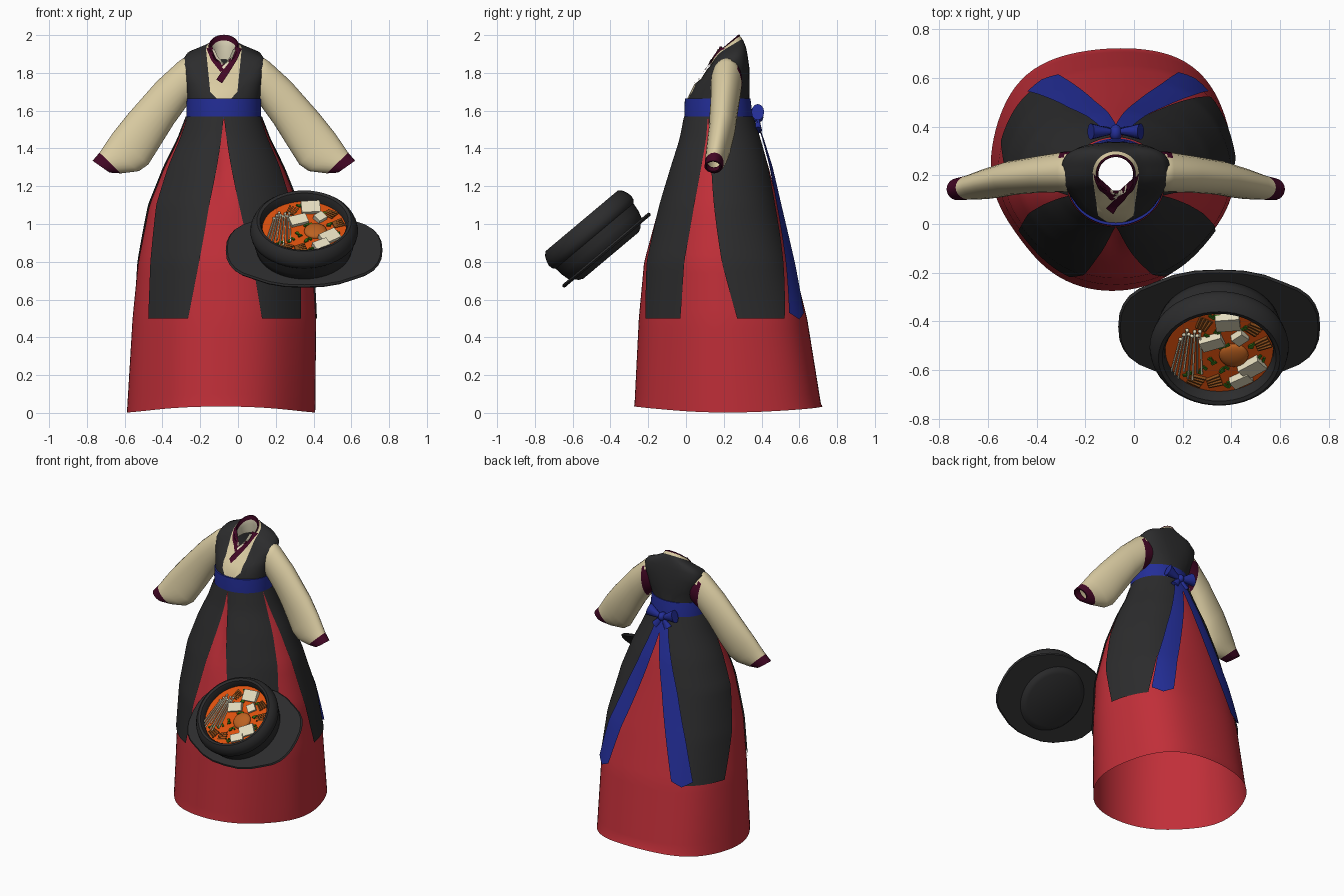
import bpy, bmesh, math, random
from math import sin, cos, radians, pi
from mathutils import Vector, Matrix
from mathutils.bvhtree import BVHTree

if "Cube" in bpy.data.objects:
    bpy.data.objects.remove(bpy.data.objects["Cube"])

random.seed(4)
CX = -0.075                      # centre line of the dress
COLOURS = {
    "red": (.53, .028, .04), "black": (.025, .025, .026), "blue": (.017, .027, .31),
    "cream": (.70, .60, .36), "maroon": (.055, .002, .018), "soup_orange": (.72, .08, .004),
    "tofu_white": (.78, .72, .52), "egg_orange": (.5, .12, .015), "brown": (.24, .07, .01),
    "green": (.03, .15, .008)}
MAT = {}
for n, c in COLOURS.items():
    MAT[n] = bpy.data.materials.new(n)
    MAT[n].diffuse_color = (*c, 1)


def finish(bm, name, mats, angle=40):
    bmesh.ops.remove_doubles(bm, verts=bm.verts, dist=1e-5)
    bmesh.ops.recalc_face_normals(bm, faces=bm.faces)
    me = bpy.data.meshes.new(name)
    bm.to_mesh(me)
    bm.free()
    for m in mats:
        me.materials.append(MAT[m])
    ob = bpy.data.objects.new(name, me)
    bpy.context.collection.objects.link(ob)
    bpy.ops.object.select_all(action='DESELECT')
    ob.select_set(True)
    bpy.context.view_layer.objects.active = ob
    bpy.ops.object.shade_smooth_by_angle(angle=radians(angle))
    return ob


def loft(rows, closed=True, row_mat=None):
    """Skin a list of equally long point rows; row_mat gives the material per band."""
    bm = bmesh.new()
    vs = [[bm.verts.new(p) for p in r] for r in rows]
    n = len(rows[0])
    for i in range(len(rows) - 1):
        for j in range(n if closed else n - 1):
            k = (j + 1) % n
            f = bm.faces.new((vs[i][j], vs[i][k], vs[i + 1][k], vs[i + 1][j]))
            f.material_index = row_mat[i] if row_mat else 0
    return bm


def lerp_table(table, z):
    for a, b in zip(table, table[1:]):
        if z <= b[0]:
            t = (z - a[0]) / (b[0] - a[0])
            return [p + (q - p) * t for p, q in zip(a, b)]
    return table[-1]


# ---- skirt: z, left, right, front, back
SKIRT = [(0, -.59, .41, -.275, .715), (.5, -.56, .415, -.25, .635), (.8, -.53, .395, -.222, .56),
         (1.1, -.47, .32, -.14, .485), (1.3, -.39, .24, -.08, .437), (1.45, -.315, .165, -.03, .39),
         (1.58, -.265, .115, .0, .345)]
FOLDS = ((52, .085, 26), (132, .06, 24), (216, -.055, 24), (324, -.045, 24))   # angle, swell, spread


def bump(deg, mid, spread):
    d = ((deg - mid + 180) % 360 - 180) / spread
    return math.exp(-d * d)


def skirt_point(deg, z, off=0):
    _, l, r, f, b = lerp_table(SKIRT, z)
    a = radians(deg)
    k = 1 - .07 * bump(deg, 270, 7) * max(0, 1 - abs(z - 1.3) / .25)      # front pleat
    k += min(1, max(0, (1.5 - z) / .7)) * sum(h * bump(deg, m, s) for m, h, s in FOLDS)
    return Vector(((l + r) / 2 + ((r - l) / 2 * k + off) * cos(a),
                   (f + b) / 2 + ((b - f) / 2 * k + off) * sin(a), z))


zs = [1.58 * i / 32 for i in range(33)]
rows = [[skirt_point(j * 3.75, z) for j in range(96)] for z in zs]
for j, p in enumerate(rows[0]):                       # wavy hem
    p.z = .018 - .016 * cos(radians(j * 7.5))
finish(loft(rows), "skirt", ["red"], 60)

# ---- four overskirt panels: edge angles at the waist and at the hem
PANELS = {"front_left_panel": (198, 270, 211, 247), "front_right_panel": (270, 342, 294, 329),
          "back_right_panel": (-18, 84, 10, 43), "back_left_panel": (96, 198, 128, 161)}
for name, (a0, a1, b0, b1) in PANELS.items():
    rows = []
    for i in range(31):
        u = i / 30
        w = u ** .88
        lo, hi = a0 + (b0 - a0) * w, a1 + (b1 - a1) * w
        rows.append([skirt_point(lo + (hi - lo) * j / 20, 1.57 - 1.07 * u, .008) for j in range(21)])
    finish(loft(rows, False), name, ["black"], 60)

# ---- two long ribbons hanging at the back, with pointed tips
for name, top, end in (("ribbon_left", 93, 125), ("ribbon_right", 87, 54)):
    rows = []
    for i in range(29):
        u = i / 28
        z, mid = 1.56 - 1.03 * u, top + (end - top) * u ** .85
        half = math.degrees((.024 + .04 * u) / (.19 + .27 * u))
        rows.append([skirt_point(mid + half * s, z - (.035 * (1 - abs(s)) if i == 28 else 0), .022)
                     for s in (-1, -.5, 0, .5, 1)])
    finish(loft(rows, False), name, ["blue"], 60)


# ---- bodice: tilted rounded rings (z, tilt, half width, front, back, squareness, front V drop)
def ring(z, t, hx, f, b, p, v=0, off=0, n=64):
    pw = lambda x: math.copysign(abs(x) ** p, x)
    return [Vector((CX + (hx + off) * pw(cos(a)), (f + b) / 2 + ((b - f) / 2 + off) * pw(sin(a)),
                    z + t * sin(a) - v * max(0, -sin(a)) ** 3)) for a in (2 * pi * j / n for j in range(n))]


TORSO = [(1.56, 0, .188, .0, .345, 1), (1.66, 0, .192, .005, .335, 1), (1.74, .0, .206, .045, .337, .85),
         (1.80, .03, .218, .08, .335, .75), (1.86, .04, .222, .112, .325, .68),
         (1.895, .042, .197, .122, .317, .75, .025), (1.918, .045, .13, .128, .307, .9, .037),
         (1.93, .05, .093, .13, .298, 1, .037), (1.942, .06, .076, .132, .28, 1, .033)]
bm = loft([ring(*r) for r in TORSO], True, [0] * 7 + [1])
for s in (-1, 1):                # cut the neckline edges of the vest
    for (x0, z0), (x1, z1) in (((.072, 1.70), (.095, 1.93)), ((.03, 1.655), (.072, 1.70))):
        bmesh.ops.bisect_plane(bm, geom=bm.verts[:] + bm.edges[:] + bm.faces[:], dist=1e-6,
                               plane_co=(CX + s * x0, 0, z0), plane_no=(s * (z1 - z0), 0, -(x1 - x0)))
for f in bm.faces:               # cream blouse inside those edges, front only
    c = f.calc_center_median()
    d = abs(c.x - CX)
    if c.y < .21 and d < .072 + (c.z - 1.70) * .1 and d < .03 + (c.z - 1.655) * .933:
        f.material_index = 1
bodice = finish(bm, "bodice", ["black", "cream"], 60)
tree = BVHTree.FromPolygons([v.co for v in bodice.data.vertices], [p.vertices for p in bodice.data.polygons])

# collar edge and pale lining inside the neck
RIM = TORSO[-1]
finish(loft([ring(RIM[0] - .008, *RIM[1:], off=.006), ring(*RIM, off=.004), ring(*RIM, off=-.003),
             ring(RIM[0] - .03, *RIM[1:], off=-.005), ring(RIM[0] - .06, *RIM[1:], off=-.004),
             ring(1.84, .03, .085, .13, .29, 1, 0)], True, [0, 0, 0, 1, 1]),
       "collar_edge", ["maroon", "tofu_white"], 50)


# ---- crossed collar bands laid on the front of the bodice
def band(name, path, width, off, mat):
    pts = [Vector(p) for p in path]
    rows = []
    for i in range(len(pts) - 1):
        side = (pts[i + 1] - pts[i]).orthogonal().normalized()
        for k in range(7):
            p = pts[i].lerp(pts[i + 1], k / 6)
            row = []
            for s in (-.5, -.25, 0, .25, .5):
                q = p + side * width * s
                hit = tree.ray_cast(Vector((q.x, -1, q.y)), Vector((0, 1, 0)))[0]
                y = hit.y if hit and hit.y < .21 else .135 + .9 * abs(q.x - CX)
                row.append((q.x, y - off, q.y))
            rows.append(row)
    finish(loft(rows, False), name, [mat], 60)


band("collar_under", [(-.152, 1.935), (-.128, 1.875), (-.08, 1.815)], .032, .007, "maroon")
band("collar_over", [(.003, 1.935), (-.02, 1.88), (-.06, 1.815), (-.1, 1.755)], .036, .011, "maroon")
band("collar_over_trim", [(-.018, 1.925), (-.04, 1.875), (-.08, 1.825)], .014, .013, "tofu_white")
band("collar_under_trim", [(-.132, 1.925), (-.11, 1.88), (-.08, 1.845)], .012, .009, "tofu_white")

# ---- waist sash and bow
finish(loft([ring(z, 0, .19, 0, b, 1, 0, o) for z, b, o in
             ((1.555, .345, -.005), (1.555, .345, .007), (1.61, .34, .008), (1.665, .335, .006), (1.665, .335, -.005))]),
       "sash", ["blue"], 30)
bm = bmesh.new()
bmesh.ops.create_uvsphere(bm, u_segments=12, v_segments=8, radius=1,
                          matrix=Matrix.Translation((CX, .375, 1.565)) @ Matrix.Diagonal((.026, .035, .03, 1)))
for s in (-1, 1):
    for dx, dz, tilt, ln, r in ((.055, .012, -18, .05, .045), (.028, -.04, 55, .035, .03)):
        bmesh.ops.create_cone(bm, cap_ends=True, segments=12, radius1=r, radius2=.012, depth=ln * 2,
                              matrix=Matrix.Translation((CX + s * dx, .38, 1.565 + dz))
                              @ Matrix.Rotation(radians(s * tilt), 4, 'Y') @ Matrix.Diagonal((1, .75, 1, 1))
                              @ Matrix.Rotation(radians(-s * 90), 4, 'Y'))
finish(bm, "bow", ["blue"], 40)

# ---- sleeves: top x,z, bottom x,z, centre y, half depth
SLEEVE = [(.06, 1.875, .06, 1.67, .215, .08), (.14, 1.877, .125, 1.62, .215, .083),
          (.165, 1.86, .137, 1.603, .213, .082),
          (.28, 1.755, .19, 1.53, .205, .076), (.43, 1.585, .265, 1.41, .19, .07),
          (.51, 1.485, .325, 1.315, .172, .064), (.555, 1.42, .375, 1.28, .16, .058),
          (.583, 1.378, .47, 1.268, .15, .05), (.62, 1.335, .53, 1.272, .143, .045),
          (.612, 1.33, .54, 1.28, .143, .036), (.575, 1.36, .50, 1.30, .148, .036)]
for name, m in (("sleeve_right", 1), ("sleeve_left", -1)):
    rows = []
    for tx, tz, bx, bz, yc, hy in SLEEVE:
        row = []
        for j in range(24):
            a = 2 * pi * j / 24
            k = (1 + cos(a)) / 2
            x = bx + (tx - bx) * k
            row.append((CX + m * (x - CX), yc + hy * sin(a), bz + (tz - bz) * k))
        rows.append(row)
    bm = loft(rows, True, [0] * 7 + [1] * 3)
    for f in bm.faces:           # armhole trim, seen from behind
        c = f.calc_center_median()
        if abs(c.x - CX) < .232 and c.y > .24 and c.z < 1.83:
            f.material_index = 1
    finish(bm, name, ["cream", "maroon"], 50)

# ---- stone pot, tilted towards the front
M = Matrix.Translation((.35, -.42, .86)) @ Matrix.Rotation(radians(40), 4, 'X')


def lathe(profile, n=48):
    return loft([[M @ Vector((r * cos(2 * pi * j / n), r * sin(2 * pi * j / n), z)) for j in range(n)]
                 for r, z in profile])


finish(lathe([(0, -.035), (.19, -.035), (.213, -.025), (.236, 0), (.253, .015), (.264, .055), (.269, .1),
              (.281, .112), (.286, .135), (.281, .16), (.268, .188), (.25, .205), (.234, .2),
              (.224, .18), (.22, .14)]), "pot", ["black"], 35)
finish(lathe([(0, .153), (.222, .153)]), "soup", ["soup_orange"])

# saucer with two wide handles
Q = [(.415, 0), (.41, .07), (.395, .12), (.37, .165), (.33, .203), (.27, .235), (.19, .275), (.1, .298), (0, .303)]
half = Q + [(-x, y) for x, y in Q[-2::-1]]
outline = half + [(x, -y) for x, y in half[-2:0:-1]]
finish(loft([[M @ Vector((x * s, y * s, z)) for x, y in outline]
             for s, z in ((0, -.008), (.98, -.008), (1, .002), (.98, .012), (0, .012))]), "saucer", ["black"], 30)


# ---- soup toppings, placed in the tilted frame of the pot
def at(x, y, z, rot=0, tip=0, scale=(1, 1, 1)):
    return (M @ Matrix.Translation((x, y, z)) @ Matrix.Rotation(radians(rot), 4, 'Z')
            @ Matrix.Rotation(radians(tip), 4, 'X') @ Matrix.Diagonal((*scale, 1)))


bm = bmesh.new()
for x, y, rot, w, d in ((.035, .155, 5, .1, .075), (-.03, .05, 20, .095, .06), (.085, .075, 40, .055, .05),
                        (.135, -.085, 35, .1, .07), (.09, -.15, 30, .085, .05)):
    bmesh.ops.create_cube(bm, size=1, matrix=at(x, y, .162, rot, 12, (w, d, .034)))
finish(bm, "tofu", ["tofu_white"], 20)

bm = bmesh.new()
bmesh.ops.create_uvsphere(bm, u_segments=24, v_segments=12, radius=1,
                          matrix=at(.06, -.025, .155, 0, 0, (.06, .06, .022)))
finish(bm, "egg_yolk", ["egg_orange"], 60)

bm = bmesh.new()                 # thin mushrooms fanned out on the left
for i in range(8):
    lean = (i - 3) * 2 - 6
    ln = .2 + .03 * (i % 3)
    x, y = -.18 + i * .015, -.03 + .008 * (i % 4)
    bmesh.ops.create_cone(bm, cap_ends=True, segments=6, radius1=.0045, radius2=.0045, depth=ln,
                          matrix=at(x, y, .162, lean, 90))
    tip = Vector((x, y, .164)) + Vector((-sin(radians(lean)), cos(radians(lean)), 0)) * ln / 2
    bmesh.ops.create_icosphere(bm, subdivisions=1, radius=.009, matrix=at(*tip))
finish(bm, "thin_mushrooms", ["tofu_white"], 60)

bm = bmesh.new()                 # brown slices in small stacks
for x, y, rot in ((-.065, .14, 60), (.18, .035, 20), (-.02, -.165, 15), (-.095, -.16, -30), (.14, .115, -40)):
    for k in range(4):
        o = Matrix.Rotation(radians(rot), 3, 'Z') @ Vector((0, (k - 1.5) * .014, 0))
        bmesh.ops.create_cube(bm, size=1, matrix=at(x + o.x, y + o.y, .156, rot + 4 * k, 25, (.06, .009, .012)))
finish(bm, "brown_slices", ["brown"], 20)

bm = bmesh.new()                 # chopped green leaves
for x, y in ((-.07, -.1), (.02, -.1), (-.055, .075), (.13, .03), (.1, .12), (.0, .1), (.17, -.04),
             (.04, -.18), (-.13, -.13), (-.03, -.06), (-.02, .19), (.02, .03)):
    for k in range(3):
        bmesh.ops.create_cube(bm, size=1, matrix=at(x + random.uniform(-.013, .013), y + random.uniform(-.013, .013),
                              .157, random.uniform(0, 180), 0, (.022, .01, .009)))
finish(bm, "green_leaves", ["green"], 20)

for m in bpy.data.materials:
    if m.users and not m.is_grease_pencil:
        m.use_nodes = True
        m.node_tree.nodes["Principled BSDF"].inputs["Base Color"].default_value = m.diffuse_color
